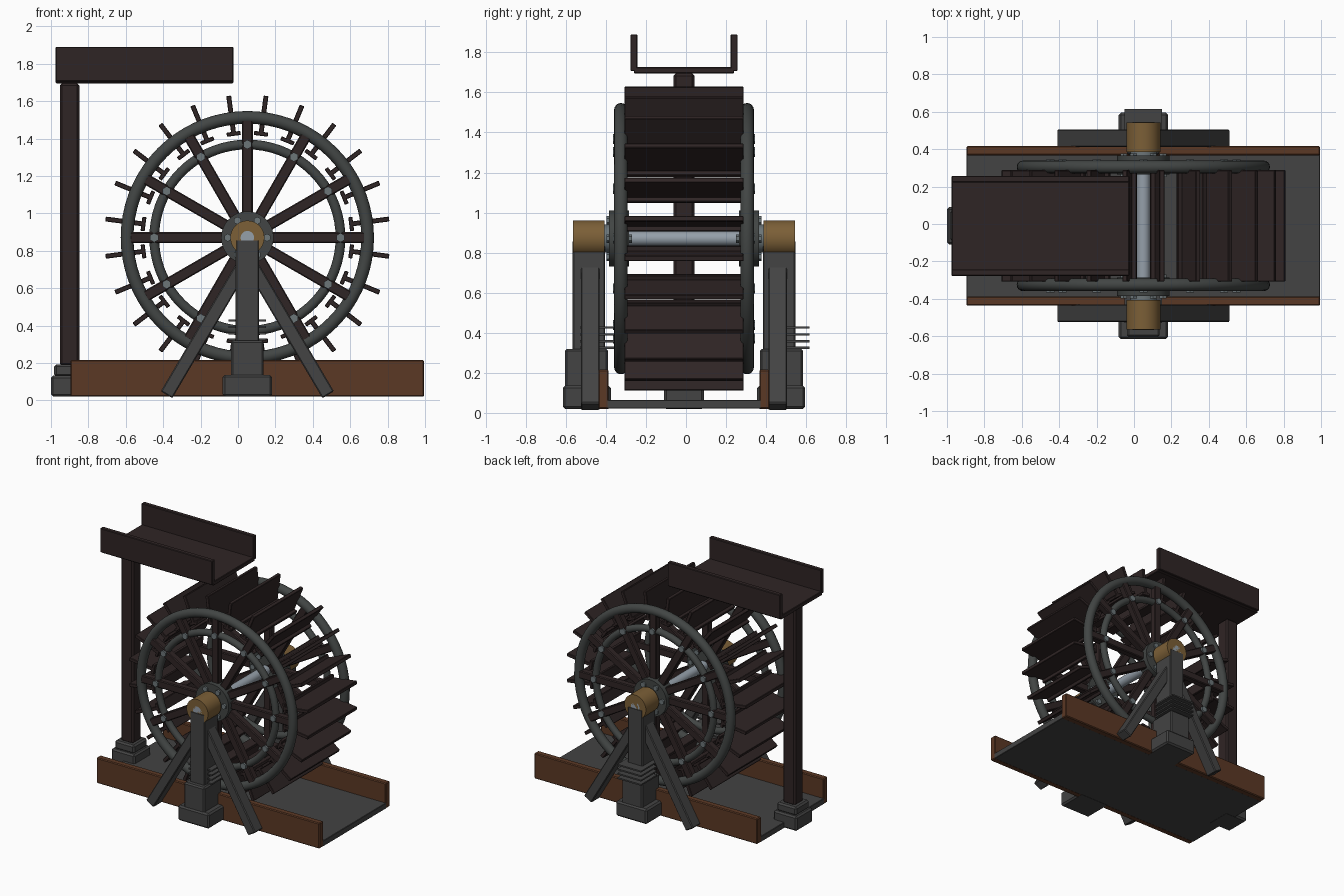
import bpy, bmesh, math
from mathutils import Vector

if "Cube" in bpy.data.objects:
    bpy.data.objects.remove(bpy.data.objects["Cube"])

X0, Y0, Z0 = 0.05, -0.01, 0.87     # wheel centre


def material(name, rgb):
    m = bpy.data.materials.new(name)
    m.diffuse_color = (*rgb, 1)
    m.use_nodes = True
    m.node_tree.nodes["Principled BSDF"].inputs["Base Color"].default_value = m.diffuse_color
    return m


WOOD = material("dark_wood", (0.028, 0.018, 0.018))
PLANK = material("brown_plank", (0.105, 0.040, 0.018))
STONE = material("grey_frame", (0.056, 0.056, 0.056))
IRON = material("ring_iron", (0.054, 0.060, 0.058))
BRONZE = material("bearing_bronze", (0.20, 0.115, 0.038))
STEEL = material("shaft_steel", (0.30, 0.35, 0.40))
NUT = material("nut_steel", (0.15, 0.18, 0.19))


def box(name, loc, size, mat, ry=0.0, bevel=0.006):
    me = bpy.data.meshes.new(name)
    bm = bmesh.new()
    bmesh.ops.create_cube(bm, size=1)
    bmesh.ops.scale(bm, vec=size, verts=bm.verts)
    bm.to_mesh(me)
    bm.free()
    ob = bpy.data.objects.new(name, me)
    bpy.context.collection.objects.link(ob)
    ob.location = loc
    ob.rotation_euler = (0, ry, 0)
    me.materials.append(mat)
    if bevel:
        b = ob.modifiers.new("edge_bevel", 'BEVEL')
        b.width, b.segments = bevel, 1
    return ob


def cyl(name, loc, r, depth, mat, sides=48):
    # cylinder lying along y
    bpy.ops.mesh.primitive_cylinder_add(vertices=sides, radius=r, depth=depth,
                                        location=loc, rotation=(math.pi / 2, 0, 0))
    ob = bpy.context.object
    ob.name = name
    ob.data.materials.append(mat)
    if sides > 8:
        bpy.ops.object.shade_smooth_by_angle(angle=math.radians(35))
    return ob


def ring(name, y, major, minor, mat):
    bpy.ops.mesh.primitive_torus_add(major_segments=72, minor_segments=16,
                                     major_radius=major, minor_radius=minor,
                                     location=(X0, y, Z0), rotation=(math.pi / 2, 0, 0))
    ob = bpy.context.object
    ob.name = name
    ob.data.materials.append(mat)
    bpy.ops.object.shade_smooth()
    return ob


def polar(r, a, y):
    return Vector((X0 + r * math.sin(a), y, Z0 + r * math.cos(a)))


# wheel paddles with their inner sole boards
for i in range(24):
    a = math.radians(7.5 + 15 * i)
    box("paddle", polar(0.662, a, Y0), (0.026, 0.595, 0.205), WOOD, a, 0.003)
    box("sole_board", polar(0.56, a, Y0), (0.075, 0.595, 0.022), WOOD, a, 0.003)

# wheel sides: rings, hub, spokes and nuts
for s, side in ((-1, "front"), (1, "back")):
    y = Y0 + s * 0.315
    ring(side + "_outer_ring", y, 0.643, 0.034, IRON)
    ring(side + "_inner_ring", y, 0.498, 0.026, IRON)
    cyl(side + "_hub", (X0, Y0 + s * 0.325, Z0), 0.14, 0.10, IRON)
    cyl(side + "_hub_collar", (X0, Y0 + s * 0.385, Z0), 0.07, 0.03, NUT)
    for i in range(12):
        a = math.radians(30 * i)
        box(side + "_spoke", polar(0.365, a, y), (0.058, 0.054, 0.53), WOOD, a)
        cyl(side + "_spoke_nut", polar(0.498, a, Y0 + s * 0.346), 0.025, 0.018, NUT, 6)
    for i in range(6):
        a = math.radians(30 + 60 * i)
        cyl(side + "_hub_nut", polar(0.105, a, Y0 + s * 0.379), 0.021, 0.018, NUT, 6)
        cyl(side + "_hub_inner_nut", polar(0.105, a, Y0 + s * 0.268), 0.021, 0.016, NUT, 6)

# axle
cyl("axle_shaft", (X0, Y0, Z0), 0.036, 1.108, STEEL)

# support frames
for s, side in ((-1, "front"), (1, "back")):
    yc = Y0 + s * 0.475
    cyl(side + "_bearing", (X0, yc, Z0), 0.091, 0.158, BRONZE)
    box(side + "_post", (X0, yc, 0.475), (0.125, 0.162, 0.77), STONE)
    box(side + "_post_sleeve", (X0, Y0 + s * 0.487, 0.215), (0.175, 0.215, 0.21), STONE, 0, 0.01)
    box(side + "_post_base", (X0, Y0 + s * 0.485, 0.078), (0.265, 0.24, 0.116), STONE, 0, 0.012)
    for z in (0.325, 0.358, 0.392, 0.427):
        box(side + "_post_band", (X0, yc + 0.053, z), (0.20, 0.196, 0.011), STONE, 0, 0)
    # slanted braces
    for d, hand in ((-1, "left"), (1, "right")):
        foot = Vector((X0 + d * 0.432, Y0 + s * 0.468, 0.03))
        top = Vector((X0 + d * 0.01, foot.y, 0.745))
        v = top - foot
        box(side + "_" + hand + "_brace", (foot + top) / 2, (0.072, 0.094, v.length),
            STONE, math.atan2(v.x, v.z))

# tail race channel
box("channel_floor", (0.05, Y0, 0.043), (1.89, 0.77, 0.044), STONE, 0, 0.003)
for s, side in ((-1, "front"), (1, "back")):
    box(side + "_channel_plank", (0.05, Y0 + s * 0.402, 0.118), (1.89, 0.05, 0.195), PLANK)

# flume post and footing
box("flume_footing", (-0.9, Y0, 0.076), (0.20, 0.20, 0.112), STONE, 0, 0.012)
box("flume_footing_cap", (-0.9, Y0, 0.16), (0.165, 0.165, 0.065), STONE, 0, 0.012)
box("flume_post", (-0.9, Y0, 0.94), (0.105, 0.105, 1.51), WOOD, 0, 0.012)

# flume trough
box("flume_floor", (-0.5, Y0, 1.711), (0.95, 0.50, 0.032), WOOD, 0, 0.004)
for s, side in ((-1, "front"), (1, "back")):
    box(side + "_flume_wall", (-0.5, Y0 + s * 0.25, 1.798), (0.95, 0.035, 0.184), WOOD, 0, 0.004)
